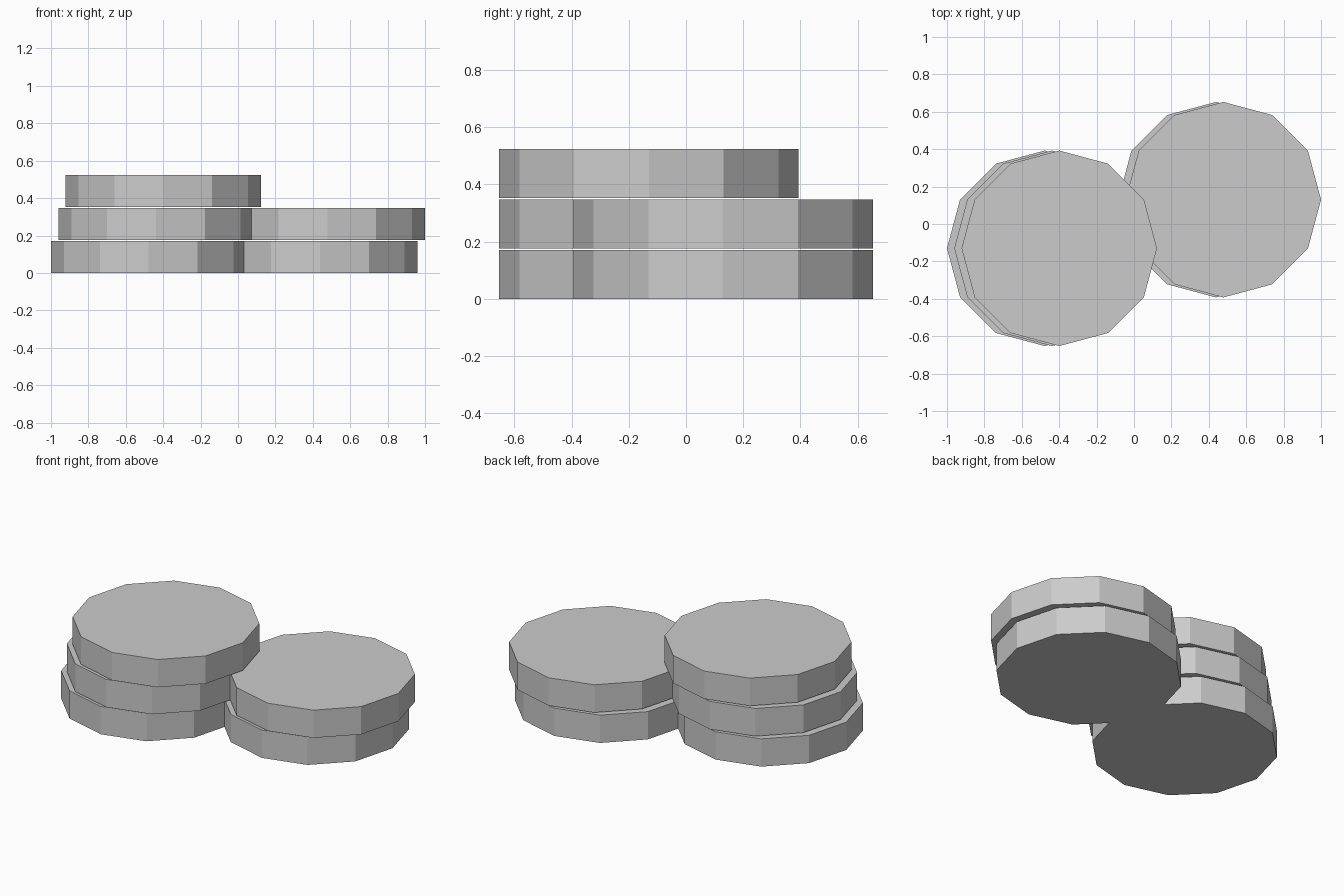
import bpy

if "Cube" in bpy.data.objects:
    bpy.data.objects.remove(bpy.data.objects["Cube"])

RADIUS, HEIGHT, STEP_Z, STEP_X = 0.5225, 0.171, 0.1765, 0.039

grey = bpy.data.materials.new("plain_grey")
grey.diffuse_color = (0.6, 0.6, 0.6, 1)
grey.use_nodes = True
grey.node_tree.nodes["Principled BSDF"].inputs["Base Color"].default_value = grey.diffuse_color


def stack(name, x, y, count):
    """Twelve-sided discs piled up, each shifted slightly to the right."""
    for i in range(count):
        bpy.ops.mesh.primitive_cylinder_add(
            vertices=12, radius=RADIUS, depth=HEIGHT,
            location=(x + i * STEP_X, y, HEIGHT / 2 + i * STEP_Z))
        disc = bpy.context.object
        # Put a corner of the disc on the x axis
        disc.name = f"{name}_disc_{i + 1}"
        disc.data.materials.append(grey)


# Tall pile at the front left, short pile at the back right
stack("left_stack", -0.4775, -0.13, 3)
stack("right_stack", 0.4775 - STEP_X, 0.13, 2)
